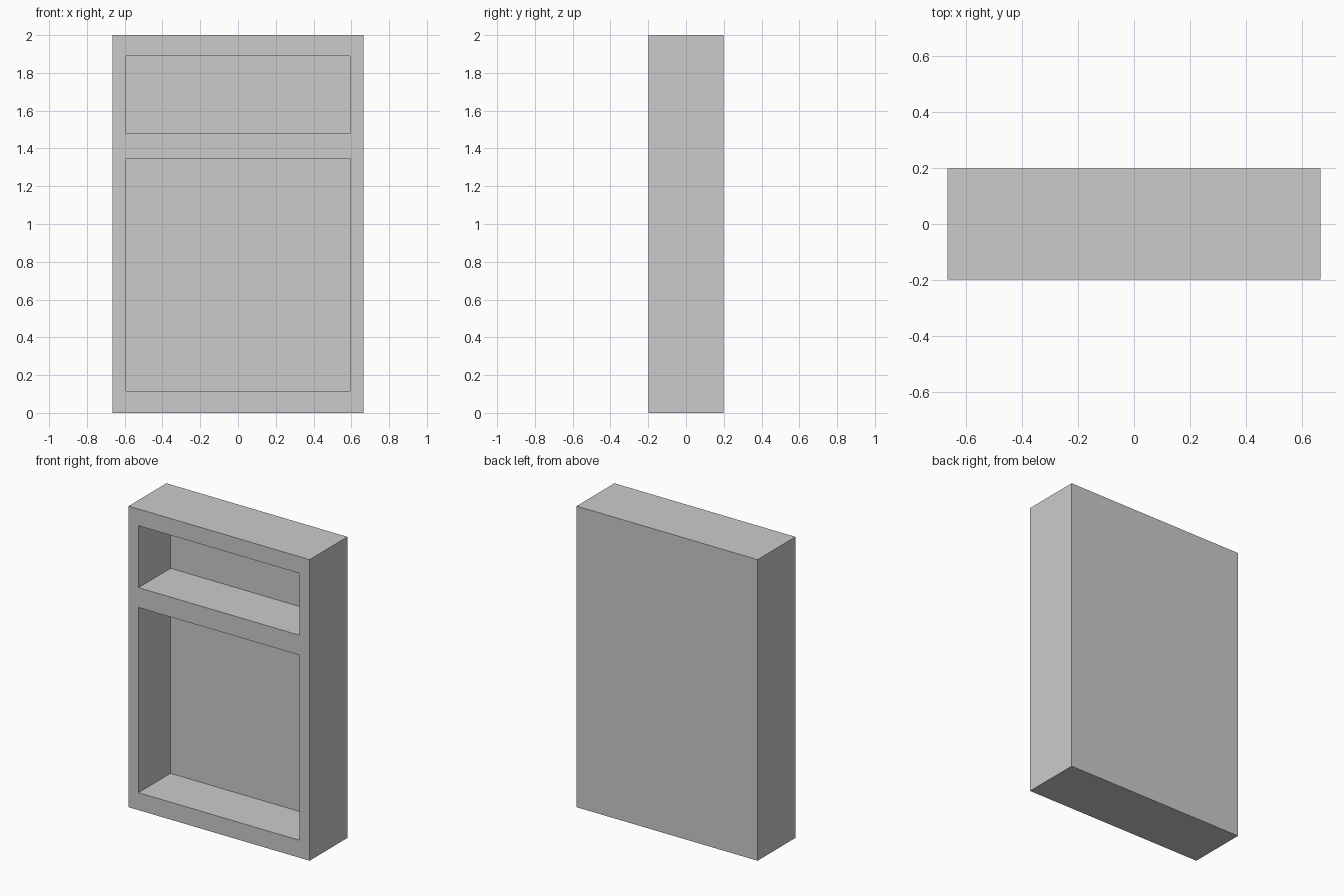
import bpy, bmesh
from mathutils import Vector

if "Cube" in bpy.data.objects:
    bpy.data.objects.remove(bpy.data.objects["Cube"])

W, D, H = 1.33, 0.397, 2.0             # outer size
IN_X = 0.592                           # half width of the openings
OPENINGS = [(0.116, 1.346), (1.478, 1.889)]
DEPTH = 0.336                          # recess depth

# Solid cabinet block standing on the ground
bm = bmesh.new()
bmesh.ops.create_cube(bm, size=1)
bmesh.ops.scale(bm, vec=(W, D, H), verts=bm.verts)
bmesh.ops.translate(bm, vec=(0, 0, H / 2), verts=bm.verts)


def cut(co, no):
    bmesh.ops.bisect_plane(bm, geom=bm.verts[:] + bm.edges[:] + bm.faces[:],
                           plane_co=co, plane_no=no)


# Cut lines framing the openings
for x in (-IN_X, IN_X):
    cut((x, 0, 0), (1, 0, 0))
for z in (z for pair in OPENINGS for z in pair):
    cut((0, 0, z), (0, 0, 1))

# Push the opening faces back to leave the two shelf compartments
bm.normal_update()
pockets = []
for f in bm.faces:
    c = f.calc_center_median()
    if f.normal.y < -0.9 and abs(c.x) < IN_X and any(a < c.z < b for a, b in OPENINGS):
        pockets.append(f)
res = bmesh.ops.extrude_discrete_faces(bm, faces=pockets)
for f in res["faces"]:
    bmesh.ops.translate(bm, vec=Vector((0, DEPTH, 0)), verts=f.verts[:])

bmesh.ops.recalc_face_normals(bm, faces=bm.faces)
mesh = bpy.data.meshes.new("shelf_cabinet")
bm.to_mesh(mesh)
bm.free()
bpy.context.collection.objects.link(bpy.data.objects.new("shelf_cabinet", mesh))
